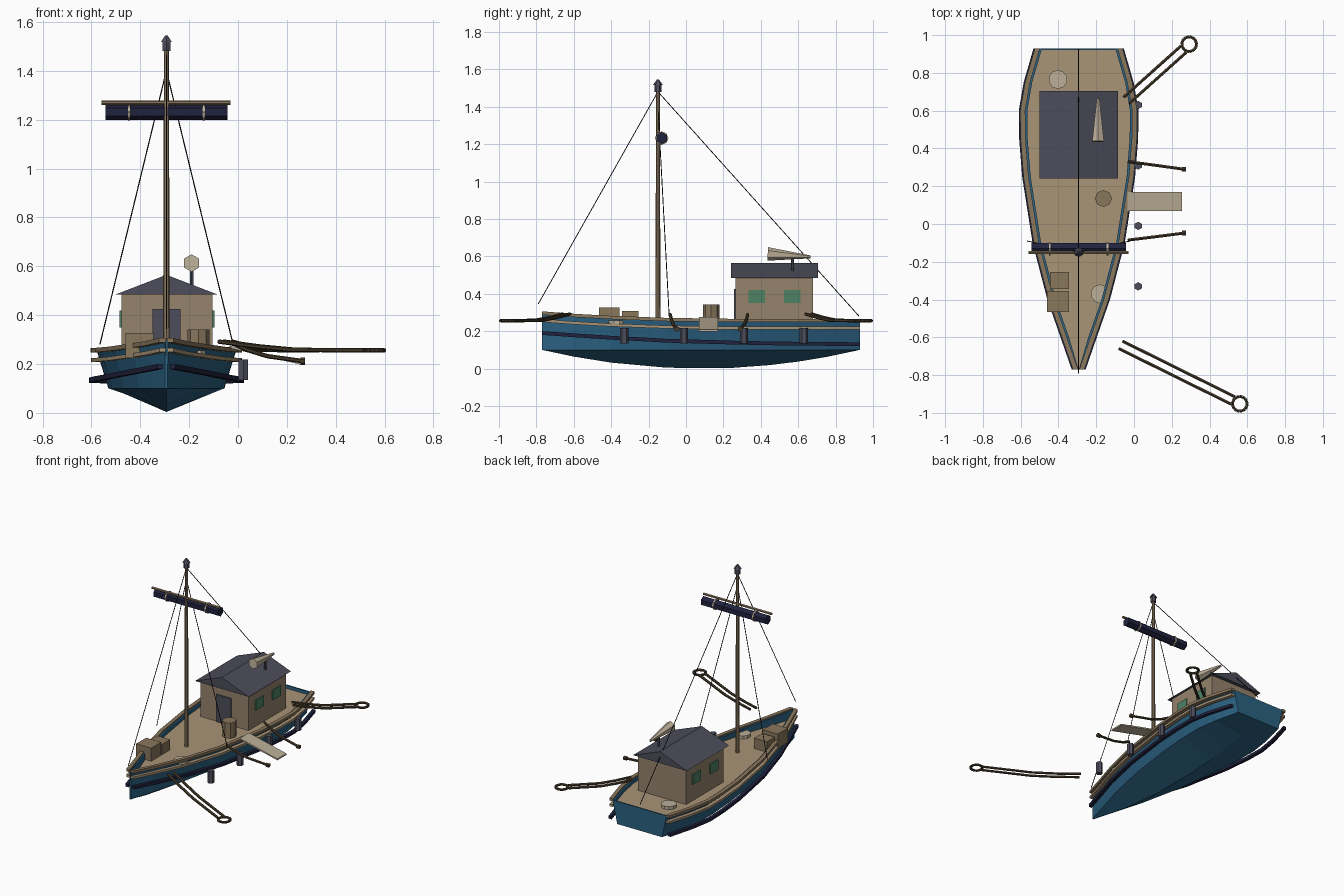
import bpy, bmesh, math
from mathutils import Vector, Matrix

if "Cube" in bpy.data.objects:
    bpy.data.objects.remove(bpy.data.objects["Cube"], do_unlink=True)

CX = -0.293      # centreline of the boat
DECK = 0.235


def material(name, r, g, b):
    lin = [(c / 255) ** 2.2 for c in (r, g, b)] + [1]
    m = bpy.data.materials.new(name)
    m.use_nodes = True
    m.diffuse_color = lin
    m.node_tree.nodes["Principled BSDF"].inputs["Base Color"].default_value = lin
    return m


BLUE = material("hull blue", 47, 98, 130)
NAVY = material("navy", 37, 39, 64)
PLANK = material("deck wood", 167, 147, 119)
WALL = material("cabin wood", 148, 130, 108)
WOOD = material("dark wood", 136, 118, 93)
SLATE = material("slate", 78, 78, 92)
CREAM = material("cream", 186, 173, 150)
ROPE = material("rope brown", 72, 62, 47)
GREEN = material("window green", 78, 128, 100)
BLACK = material("rigging black", 28, 28, 32)


def finish(name, bm, *mats):
    bmesh.ops.recalc_face_normals(bm, faces=bm.faces)
    me = bpy.data.meshes.new(name)
    bm.to_mesh(me)
    bm.free()
    for m in mats:
        me.materials.append(m)
    ob = bpy.data.objects.new(name, me)
    bpy.context.collection.objects.link(ob)
    return ob


def box(name, mat, x, y, z):
    """Box from (min, max) pairs."""
    bm = bmesh.new()
    size = [b - a for a, b in (x, y, z)]
    mid = [(a + b) / 2 for a, b in (x, y, z)]
    bmesh.ops.create_cube(bm, size=1, matrix=Matrix.Translation(mid) @ Matrix.Diagonal(size + [1]))
    return finish(name, bm, mat)


def add_rod(bm, p, q, r1, r2=None, sides=6):
    p, q = Vector(p), Vector(q)
    d = q - p
    mat = Matrix.Translation((p + q) / 2) @ d.to_track_quat("Z", "Y").to_matrix().to_4x4()
    bmesh.ops.create_cone(bm, cap_ends=True, segments=sides, radius1=r1,
                          radius2=r1 if r2 is None else r2, depth=d.length, matrix=mat)


def rods(name, mat, paths, r1, r2=None, sides=6):
    bm = bmesh.new()
    for path in paths:
        for p, q in zip(path, path[1:]):
            add_rod(bm, p, q, r1, r2, sides)
    return finish(name, bm, mat)


def loft(bm, rings, mat_rule=lambda i: 0):
    """Skin closed rings and cap both ends."""
    vs = [[bm.verts.new(p) for p in ring] for ring in rings]
    n = len(vs[0])
    for a, b in zip(vs, vs[1:]):
        for i in range(n):
            j = (i + 1) % n
            bm.faces.new((a[i], a[j], b[j], b[i])).material_index = mat_rule(i)
    bm.faces.new(vs[0])
    bm.faces.new(vs[-1])


# Hull stations: y, half beam, sheer height, rubbing strake height
STATIONS = [(-.77, .006, .297, .19), (-.6, .065, .284, .178), (-.4, .135, .273, .165),
            (-.1, .213, .262, .149), (.25, .268, .257, .139), (.45, .284, .257, .135),
            (.6, .286, .257, .133), (.75, .26, .257, .132), (.93, .208, .257, .13)]

# Hull with bulwark and deck
rings = []
for y, w, top, _ in STATIONS:
    keel = 0.1 * ((y - 0.08) / 0.85) ** 2
    inner = max(w - 0.014, 0.001)
    half = [(w * 0.83, 0.1), (w, top), (inner, top), (inner, DECK)]
    ring = [(0, keel)] + half + [(-x, z) for x, z in reversed(half)]
    rings.append([(CX + x, y, z) for x, z in ring])
bm = bmesh.new()
loft(bm, rings, lambda i: 1 if i == 4 else 0)
finish("hull", bm, BLUE, PLANK)
box("transom_bulwark", BLUE, (CX - .2, CX + .2), (.92, .93), (DECK, .257))


# Rails along both sides
def side_rails(name, mat, height, inset, width, thick):
    bm = bmesh.new()
    for s in (-1, 1):
        rs = []
        for st in STATIONS:
            a, b, z = st[1] + inset, st[1] + inset + width, height(st)
            rs.append([(CX + s * x, st[0], z + h) for x, h in
                       ((a, -thick), (b, -thick), (b, thick), (a, thick))])
        loft(bm, rs)
    finish(name, bm, mat)


side_rails("cap_rail", WOOD, lambda s: s[2], -.003, .027, .009)
side_rails("lower_rail", PLANK, lambda s: s[2] - .04, -.003, .026, .008)
side_rails("rubbing_strake", NAVY, lambda s: s[3], .008, .023, .01)

# Cabin
box("cabin", WALL, (-.477, -.104), (.265, .68), (DECK, .49))
bm = bmesh.new()
loft(bm, [[(-.5, y, .485), (-.085, y, .485), (CX, y, .565)] for y in (.24, .705)])
finish("roof", bm, SLATE)
box("door", SLATE, (-.35, -.235), (.257, .265), (DECK, .425))
for side, x in (("right", -.485), ("left", -.104)):
    for i, y in enumerate((.335, .525)):
        box(f"{side}_window_{i}", GREEN, (x, x + .008), (y, y + .088), (.35, .42))

# Horn on the roof
rods("horn_post", SLATE, [[(-.19, .57, .52), (-.19, .57, .6)]], .008)
rods("horn", CREAM, [[(-.19, .437, .613), (-.19, .665, .597)]], .036, .008)

# Mast, lantern, yard and furled sail
MY = -.15
rods("mast", WOOD, [[(CX, MY, DECK - .02), (CX, MY, 1.49)]], .014, .01, 8)
rods("lantern", SLATE, [[(CX, MY, 1.48), (CX, MY, 1.525)]], .019)
rods("lantern_cap", SLATE, [[(CX, MY, 1.517), (CX, MY, 1.545)]], .026, .006)
rods("yard", WOOD, [[(-.558, MY, 1.27), (-.03, MY, 1.27)]], .009)
rods("furled_sail", NAVY, [[(-.542, -.13, 1.232), (-.043, -.13, 1.232)]], .033)
rods("sail_ties", CREAM, [[(x - .005, -.13, 1.232), (x + .005, -.13, 1.232)]
                          for x in (-.446, -.14)], .036, sides=8)

# Standing rigging
stays = [((CX, -.79, .345), 1.48), ((CX, .925, .28), 1.48),
         ((-.565, -.09, .28), 1.4), ((-.02, -.09, .28), 1.4)]
rods("rigging", BLACK, [[(CX, MY, z), p] for p, z in stays], .0025, sides=5)

# Deck cargo
box("large_crate", WOOD, (-.46, -.345), (-.465, -.355), (DECK - .01, .327))
box("small_crate", WOOD, (-.445, -.345), (-.343, -.255), (DECK - .01, .307))
rods("barrel", WOOD, [[(-.162, .135, DECK), (-.162, .135, .342)]], .045, sides=8)
rods("deck_coils", CREAM, [[(x, y, DECK), (x, y, .256)] for x, y in ((-.18, -.37), (-.403, .765))],
     .05, sides=10)

# Boarding plank
bm = bmesh.new()
loft(bm, [[(x, .07, z), (x, .17, z), (x, .17, z + .01), (x, .07, z + .01)]
          for x, z in ((-.035, .265), (.255, .198))])
finish("boarding_plank", bm, CREAM)

# Hanging fenders
rods("fenders", SLATE, [[(.022, y, .135), (.022, y, .218)] for y in (.63, .31, -.01, -.33)], .022)

# Short mooring ropes
for name, y0, y1 in (("aft", .33, .29), ("fore", -.085, -.048)):
    path = [(x, y0 + (y1 - y0) * t, z) for x, t, z in
            ((-.03, 0, .29), (.03, .2, .26), (.12, .5, .232), (.265, 1, .212))]
    rods(name + "_spring_rope", ROPE, [path], .009)
    rods(name + "_rope_knot", ROPE, [[(.255, y1, .212), (.275, y1, .212)]], .015)

# Doubled mooring ropes, each ending in a loop
for name, start, end in (("stern", (-.04, .655), (.292, .952)), ("bow", (-.07, -.64), (.56, -.952))):
    a, b = Vector((*start, 0)), Vector((*end, 0))
    d = (b - a).normalized()
    side = Vector((-d.y, d.x, 0)) * .022
    paths = []
    for s in (-1, 1):
        paths.append([a.lerp(b - d * .04, t) + side * s + Vector((0, 0, z))
                      for t, z in ((0, .292), (.25, .272), (.5, .258), (1, .256))])
    n = 16
    loop = [b + Vector((math.cos(i * math.tau / n), math.sin(i * math.tau / n), 0)) * .039
            + Vector((0, 0, .256)) for i in range(n + 1)]
    rods(name + "_mooring_rope", ROPE, paths + [loop], .009)
